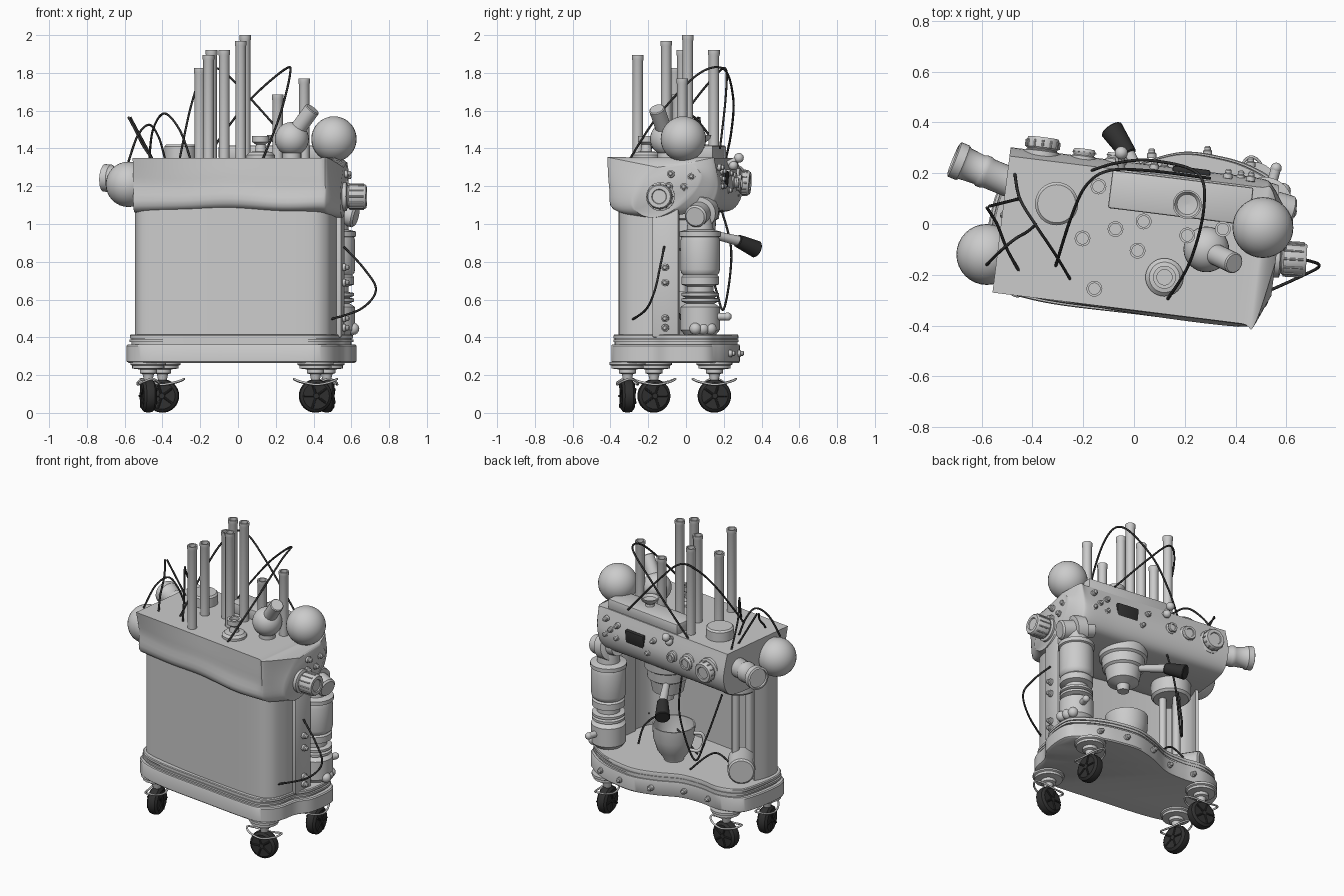
import bpy, bmesh, math
from mathutils import Vector as V, Matrix

TURN = Matrix.Rotation(math.radians(-7.1), 4, 'Z')
dark = bpy.data.materials.new("dark_rubber")
dark.diffuse_color = (0.03, 0.03, 0.03, 1)


def finish(name, bm, mat=None, turn=False, angle=35):
    bmesh.ops.recalc_face_normals(bm, faces=bm.faces)
    if turn:
        bm.transform(TURN)
    me = bpy.data.meshes.new(name)
    bm.to_mesh(me)
    bm.free()
    for p in me.polygons:
        p.use_smooth = True
    me.set_sharp_from_angle(angle=math.radians(angle))
    if mat:
        me.materials.append(mat)
    ob = bpy.data.objects.new(name, me)
    bpy.context.collection.objects.link(ob)
    return ob


def loft(name, rings, mat=None, turn=False, angle=35, closed=False):
    bm = bmesh.new()
    vs = [[bm.verts.new(p) for p in r] for r in rings]
    n = len(vs[0])
    pairs = list(zip(vs, vs[1:])) + ([(vs[-1], vs[0])] if closed else [])
    for a, b in pairs:
        for i in range(n):
            bm.faces.new((a[i], a[(i + 1) % n], b[(i + 1) % n], b[i]))
    if not closed:
        bm.faces.new(vs[0])
        bm.faces.new(vs[-1])
    return finish(name, bm, mat, turn, angle)


def lathe(name, prof, loc, d=(0, 0, 1), mat=None, seg=32):
    q = V(d).to_track_quat('Z', 'Y')
    ang = [2 * math.pi * i / seg for i in range(seg)]
    return loft(name, [[V(loc) + q @ V((max(r, .0005) * math.cos(a), max(r, .0005) * math.sin(a), h))
                        for a in ang] for r, h in prof], mat)


def rod(name, a, b, r, mat=None, r2=None, seg=24):
    d = V(b) - V(a)
    r2 = r2 or r
    c, L = min(r, r2) * .12, d.length
    return lathe(name, [(r - c, 0), (r, c), (r2, L - c), (r2 - c, L)], a, d, mat, seg)


def sphere(name, loc, r, seg=32):
    bm = bmesh.new()
    bmesh.ops.create_uvsphere(bm, u_segments=seg, v_segments=seg // 2, radius=r)
    bmesh.ops.translate(bm, verts=bm.verts, vec=loc)
    return finish(name, bm)


def box(name, c, size, mat=None, turn=False, rot=0, tilt=0, bev=.008):
    bm = bmesh.new()
    bmesh.ops.create_cube(bm, size=1)
    bm.transform(Matrix.Translation(c) @ Matrix.Rotation(rot, 4, 'Z') @ Matrix.Rotation(tilt, 4, 'X') @ Matrix.Diagonal((*size, 1)))
    bmesh.ops.bevel(bm, geom=bm.edges[:], offset=bev, segments=2, affect='EDGES', profile=.5)
    return finish(name, bm, mat, turn)


def spline(pts, closed=False, n=8):
    p = [V(q) for q in pts]
    m, out = len(p), []
    at = lambda i: p[i % m] if closed else p[max(0, min(m - 1, i))]
    for i in range(m if closed else m - 1):
        a, b, c, d = at(i - 1), at(i), at(i + 1), at(i + 2)
        for k in range(n):
            t = k / n
            out.append(.5 * (2 * b + (c - a) * t + (2 * a - 5 * b + 4 * c - d) * t * t
                             + (3 * b - a - 3 * c + d) * t ** 3))
    return out if closed else out + [p[-1]]


def tube(name, pts, r=.006, mat=None, closed=False, n=10):
    path = spline(pts, closed, n)
    m, rings, q = len(path), [], None
    for i, p in enumerate(path):
        d = (path[(i + 1) % m] - path[i - 1]) if closed else path[min(i + 1, m - 1)] - path[max(i - 1, 0)]
        q = d.to_track_quat('Z', 'Y') if q is None else (q @ V((0, 0, 1))).rotation_difference(d) @ q
        rings.append([p + q @ V((r * math.cos(a * math.pi / 4), r * math.sin(a * math.pi / 4), 0)) for a in range(8)])
    return loft(name, rings, mat, closed=closed, angle=60)


def slab(name, outline, levels):
    pts = spline(outline, True, 8)
    return loft(name, [[V((p.x * s, p.y * s, z)) for p in pts] for z, s in levels])


def bolt(loc, d, r=.018):
    lathe("bolt", [(r, -.01), (r, .008), (r * .7, .012), (r * .7, .022), (r * .4, .028), (0, .028)], loc, d, None, 12)


# base tray, kidney outline with stacked plates
base = [(-.55, .1), (-.49, .175), (-.38, .205), (-.25, .185), (-.1, .19), (.05, .25), (.2, .285), (.35, .265),
        (.46, .23), (.56, .17), (.625, .09), (.61, -.08), (.55, -.18), (.52, -.3), (.44, -.385), (.3, -.39),
        (0, -.355), (-.35, -.31), (-.53, -.25), (-.59, -.14)]
base = [(x, y, 0) for x, y in base]
slab("base_tray", base, [(.265, .98), (.272, 1), (.355, 1), (.362, .99), (.362, .955), (.375, .955), (.375, .975),
                         (.388, .975), (.388, .955), (.395, .955), (.395, .97), (.41, .97), (.415, .96)])
for x, y in [(.07, .27), (.29, .28), (-.12, .19), (-.3, .195), (.46, .235)]:
    bolt((x, y, .315), (0, 1, 0))

# casters
for x, y, a in [(-.475, -.17, 10), (-.4, .15, 85), (.41, -.31, 97), (.47, .15, 5)]:
    ax = V((math.cos(math.radians(a)), math.sin(math.radians(a)), 0))
    fw = V((-ax.y, ax.x, 0))
    c = V((x, y, .09))
    lathe("wheel", [(.04, -.034), (.07, -.034), (.085, -.022), (.089, 0), (.085, .022), (.07, .034), (.04, .034)], c, ax, dark)
    rod("wheel_hub", c - ax * .038, c + ax * .038, .016, dark)
    for k in range(5):
        s = math.cos(k * 1.257) * fw + V((0, 0, math.sin(k * 1.257)))
        for side in (-.036, .036):
            rod("wheel_spoke", c + s * .015 + ax * side, c + s * .065 + ax * side, .006, dark, seg=8)
    lathe("caster_mount", [(.022, .17), (.03, .205), (.045, .21), (.045, .23), (.085, .235), (.085, .25), (.095, .255), (.095, .27)],
          (x, y, 0))
    tube("caster_guard", [c + fw * (.115 * math.cos(t)) + ax * (.055 * math.sin(t)) + V((0, 0, .075 + .015 * math.cos(2 * t)))
                          for t in [k * math.pi / 4 for k in range(8)]], .006, None, True, 6)

# curved back shell
wall = spline([(-.5, -.06, 0), (-.525, -.15, 0), (-.515, -.24, 0), (-.45, -.29, 0), (-.2, -.315, 0), (.1, -.32, 0),
               (.4, -.31, 0), (.5, -.27, 0), (.535, -.18, 0), (.54, -.08, 0)], n=6)
inner = []
for i, p in enumerate(wall):
    d = (wall[min(i + 1, len(wall) - 1)] - wall[max(i - 1, 0)]).normalized()
    inner.append(p + V((-d.y, d.x, 0)) * .02)
shell = wall + inner[::-1]
loft("back_shell", [[p + V((0, 0, z)) for p in shell] for z in (.4, 1.09)], turn=True)
box("side_post", (.535, -.04, .75), (.06, .14, .7), turn=True)
for z in (.77, .69, .5, .45):
    bolt((.562, -.11, z), (1, -.12, 0), .02)

# head housing lofted along its length
front = [(-.1, 1.06), (.1, 1.06), (.2, 1.09), (.24, 1.2), (.205, 1.35)]
top = (-.337, 1.35)
keys = [(-.52, [top, (-.31, 1.22), (-.295, 1.075)] + front),
        (-.25, [top, (-.33, 1.21), (-.315, 1.08)] + front),
        (0, [top, (-.34, 1.22), (-.327, 1.09)] + front),
        (.27, [top, (-.34, 1.2), (-.335, 1.075)] + front),
        (.47, [top, (-.34, 1.2), (-.33, 1.08), (-.12, 1.04)] + front[1:]),
        (.52, [top, (-.335, 1.2), (-.3, 1.075), (-.12, 1.035), (.07, 1.06), (.18, 1.12), (.22, 1.22), (.205, 1.35)]),
        (.572, [(-.08, 1.3), (-.19, 1.19), (-.21, 1.09), (-.13, 1.035), (-.02, 1.06), (.1, 1.16), (.15, 1.26), (.09, 1.325)])]
cols = [spline([(u, *ring[j]) for u, ring in keys], n=6) for j in range(8)]
loft("head_housing", [spline([c[i] for c in cols], n=5) for i in range(len(cols[0]))], turn=True)
box("top_tray", (.17, .125, 1.38), (.56, .15, .07), turn=True)

# console screen, buttons and knobs
box("screen", (.226, .205, 1.235), (.15, .025, .09), dark, rot=-.124, tilt=-.1)
out = V((.124, .99, -.05)).normalized()
for x, z in [(.37, 1.28), (.37, 1.2), (.42, 1.24), (.46, 1.3), (.46, 1.2), (.12, 1.18), (.08, 1.27)]:
    bolt((x, .235 - .125 * x, z), out)


def knob(loc, r, h, d):
    lathe("knob_collar", [(r * 1.15, -.03), (r * 1.15, .015), (r * .9, .02), (r * .9, .03)], loc, d)
    q = V(d).to_track_quat('Z', 'Y')
    lathe("knob", [(r * .85, .02), (r, .03), (r, h - .01), (r * .9, h), (r * .6, h), (r * .55, h - .006), (0, h - .006)], loc, d)
    for k in range(12):
        p = q @ V((r * math.cos(k * math.pi / 6), r * math.sin(k * math.pi / 6), 0))
        n = V(d).normalized()
        rod("knob_grip", V(loc) + p + n * .03, V(loc) + p + n * (h - .012), r * .07, seg=8)


knob((-.365, .27, 1.22), .065, .07, out)
knob((-.2, .25, 1.22), .045, .045, out)
knob((-.08, .24, 1.22), .03, .04, out)
knob((.56, -.135, 1.145), .066, .12, (1, -.06, 0))
for y, z in [(-.08, 1.265), (-.01, 1.195), (.03, 1.25), (-.09, 1.2)]:
    bolt((.573, y, z), (1, -.1, .1), .02)
rod("lever_stem", (-.05, .18, 1.3), (-.05, .28, 1.35), .014)
sphere("lever_ball", (-.05, .28, 1.35), .026, 16)
sphere("lever_ball", (-.05, .25, 1.31), .025, 16)

# steam horn and spheres
lathe("steam_horn", [(.06, 0), (.06, .09), (.065, .1), (.065, .12), (.06, .13), (.065, .19), (.073, .2), (.073, .235),
                     (.06, .24), (.06, .225), (0, .225)], (-.49, .165, 1.23), (-.23, .095, .015))
sphere("side_sphere", (-.58, -.12, 1.21), .12)
sphere("large_sphere", (.508, -.014, 1.45), .12)
sphere("small_sphere", (.285, -.1, 1.45), .09)
rod("sphere_spout", (.3, -.11, 1.48), (.395, -.155, 1.61), .042)
rod("sphere_foot", (.285, -.1, 1.34), (.285, -.1, 1.4), .05)

# open chimney pipes
for x, y, z in [(-.14, .148, 1.92), (-.203, -.057, 1.825), (-.073, -.02, 1.92), (.038, .01, 2), (.014, -.105, 1.97),
                (-.156, -.255, 1.895), (.21, -.045, 1.685), (.35, -.02, 1.77)]:
    lathe("chimney_pipe", [(.028, 1.34), (.028, z - .03), (.031, z - .022), (.031, z), (.022, z), (.022, z - .1), (0, z - .1)], (x, y, 0), seg=24)
rod("top_canister", (-.305, .08, 1.34), (-.305, .08, 1.42), .085, seg=40)
lathe("top_valve", [(.075, 0), (.075, .02), (.06, .035), (.03, .04), (.025, .075), (.045, .09), (.045, .12), (.03, .12), (.03, .1), (0, .1)],
      (.12, -.21, 1.345))
lathe("top_cup", [(.03, 0), (.025, .03), (.05, .05), (.057, .07), (.05, .07), (.04, .055), (0, .05)], (.21, .077, 1.4))

# brew group, filter holder and mug
lathe("brew_group", [(.15, 1.1), (.145, 1.03), (.13, 1.02), (.125, .96), (.11, .95), (.095, .87), (.04, .85), (.035, .81), (0, .81)], (.11, .03, 0))
rod("holder_arm", (.07, .1, .955), (-.025, .28, .91), .02, None, .027)
rod("holder_grip", (-.02, .272, .912), (-.09, .375, .865), .034, dark, .046)
lathe("mug", [(.05, .41), (.06, .415), (.062, .425), (.1, .48), (.125, .56), (.13, .645), (.122, .645), (.116, .56), (.09, .485), (0, .44)], (.075, .02, 0))
tube("mug_handle", [(-.03, -.01, .6), (-.085, -.04, .6), (-.1, -.045, .55), (-.075, -.03, .49), (-.015, -.005, .49)], .011)

# left boiler with down pipes
rod("boiler", (-.34, -.06, .96), (-.34, -.06, 1.08), .12)
for dx, dy in [(-.05, -.02), (0, .05), (.05, -.02)]:
    rod("boiler_pipe", (-.35 + dx, -.07 + dy, .42), (-.35 + dx, -.07 + dy, .97), .023)
rod("drain_drum", (-.36, -.07, .495), (-.465, .085, .495), .083)

# right filter column
lathe("filter_column", [(.08, .41), (.105, .44), (.105, .56), (.09, .57), (.075, .58), (.1, .59), (.1, .605), (.075, .61),
                        (.1, .62), (.1, .635), (.07, .64), (.07, .67), (.1, .68), (.1, .72), (.09, .73), (.1, .74), (.105, .76),
                        (.105, .91), (.1, .93), (.11, .935), (.11, .96), (.07, .97), (.06, 1.1)], (.515, .075, 0))
lathe("column_coupling", [(.05, 0), (.05, .06), (.085, .065), (.085, .13), (.06, .135), (.06, .21), (.05, .22), (0, .22)],
      (.42, .11, 1.09), (1, -.3, -.25))
for y in (.05, .09, .13):
    sphere("column_bead", (.61 - (y - .05) * .3, y, .445), .032, 16)
rod("column_tap", (.54, .15, .51), (.56, .22, .51), .02)
sphere("tap_end", (.56, .22, .51), .022, 16)

# loose cables
for pts in [
    [(-.58, -.16, 1.33), (-.53, -.11, 1.47), (-.47, -.06, 1.525), (-.42, -.03, 1.46), (-.385, 0, 1.34)],
    [(-.58, .065, 1.565), (-.54, .0, 1.49), (-.5, -.1, 1.41), (-.45, -.19, 1.34)],
    [(-.45, .1, 1.34), (-.57, .07, 1.565)],
    [(-.47, .2, 1.34), (-.45, .1, 1.5), (-.39, 0, 1.585), (-.31, -.12, 1.5), (-.25, -.22, 1.34)],
    [(-.31, -.17, 1.34), (-.25, .02, 1.62), (-.19, .15, 1.78), (-.1, .21, 1.82), (.06, .21, 1.67), (.3, .18, 1.4)],
    [(.13, -.3, 1.34), (.22, -.15, 1.57), (.275, .06, 1.79), (.25, .2, 1.82), (.07, .25, 1.665), (-.07, .24, 1.49), (-.17, .21, 1.34)],
    [(.56, -.115, .88), (.67, -.14, .76), (.73, -.165, .65), (.65, -.21, .55), (.47, -.29, .49)],
    [(-.1, .18, 1.1), (-.12, .24, .85), (-.2, .2, .55), (-.25, .15, .68), (-.3, .05, .95)],
    [(.35, 0, .43), (.33, -.05, .55), (.22, -.1, .6), (-.05, -.05, .45)],
    [(-.1, .1, .42), (-.25, .05, .55), (-.4, .05, .48)],
]:
    tube("cable", pts, .006, dark)
